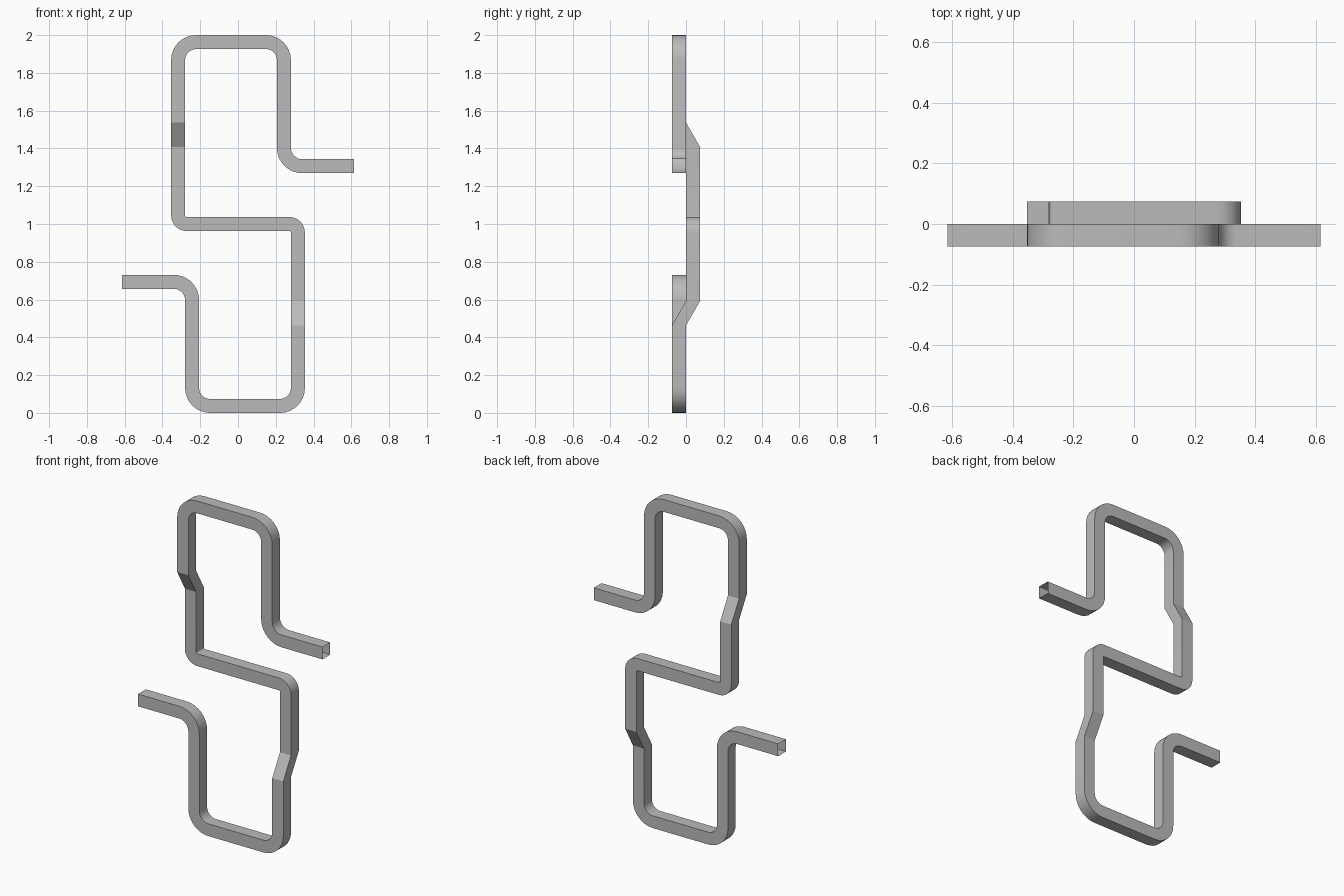
import bpy, bmesh, math
from mathutils import Vector

cube = bpy.data.objects.get("Cube")
if cube:
    bpy.data.objects.remove(cube, do_unlink=True)

HALF = 0.037        # half width of the square tube
SEGMENTS = 8        # steps per rounded bend

grey = bpy.data.materials.new("plain grey")
grey.use_nodes = True
colour = (0.5, 0.5, 0.5, 1)
grey.diffuse_color = colour
grey.node_tree.nodes["Principled BSDF"].inputs["Base Color"].default_value = colour

# Upper half of the centreline: (x, y, z, bend radius), from the free end to the middle
UPPER = [
    (0.615, -HALF, 1.306, 0),
    (0.243, -HALF, 1.306, 0.097),
    (0.243, -HALF, 1.963, 0.095),
    (-0.317, -HALF, 1.963, 0.095),
    (-0.317, -HALF, 1.537, 0),
    (-0.317, HALF, 1.408, 0),
    (-0.317, HALF, 1.0, 0.045),
]
# The lower half is the upper half turned half a circle about the middle
path = UPPER + [(-x, y, 2 - z, r) for x, y, z, r in reversed(UPPER)]


def heading(a, b):
    """Direction of travel as seen from the front."""
    return Vector((b[0] - a[0], 0, b[2] - a[2])).normalized()


def stations(points):
    """Yield centre and heading of each cross-section, rounding the bends."""
    for i, point in enumerate(points):
        pos, radius = Vector(point[:3]), point[3]
        d_in = heading(points[max(i - 1, 0)], points[max(i, 1)])
        last = len(points) - 1
        d_out = heading(points[min(i, last - 1)], points[min(i + 1, last)])
        if radius == 0:
            yield pos, d_in
            continue
        centre = pos + (d_out - d_in) * radius
        for k in range(SEGMENTS + 1):
            t = math.pi / 2 * k / SEGMENTS
            c, s = math.cos(t), math.sin(t)
            yield centre + (d_in * s - d_out * c) * radius, d_in * c + d_out * s


# Sweep a square along the centreline, leaving both ends open
bm = bmesh.new()
depth = Vector((0, HALF, 0))
previous = None
for centre, along in stations(path):
    side = Vector((along.z, 0, -along.x)) * HALF
    offsets = (side + depth, depth - side, -side - depth, side - depth)
    ring = [bm.verts.new(centre + o) for o in offsets]
    if previous:
        for j in range(4):
            k = (j + 1) % 4
            bm.faces.new((previous[j], previous[k], ring[k], ring[j]))
    previous = ring
bmesh.ops.recalc_face_normals(bm, faces=bm.faces)

mesh = bpy.data.meshes.new("bent_tube")
bm.to_mesh(mesh)
bm.free()
mesh.materials.append(grey)
tube = bpy.data.objects.new("bent_tube", mesh)
bpy.context.collection.objects.link(tube)

# Smooth bends, crisp tube edges
bpy.ops.object.select_all(action="DESELECT")
tube.select_set(True)
bpy.context.view_layer.objects.active = tube
bpy.ops.object.shade_smooth_by_angle(angle=math.radians(25))
